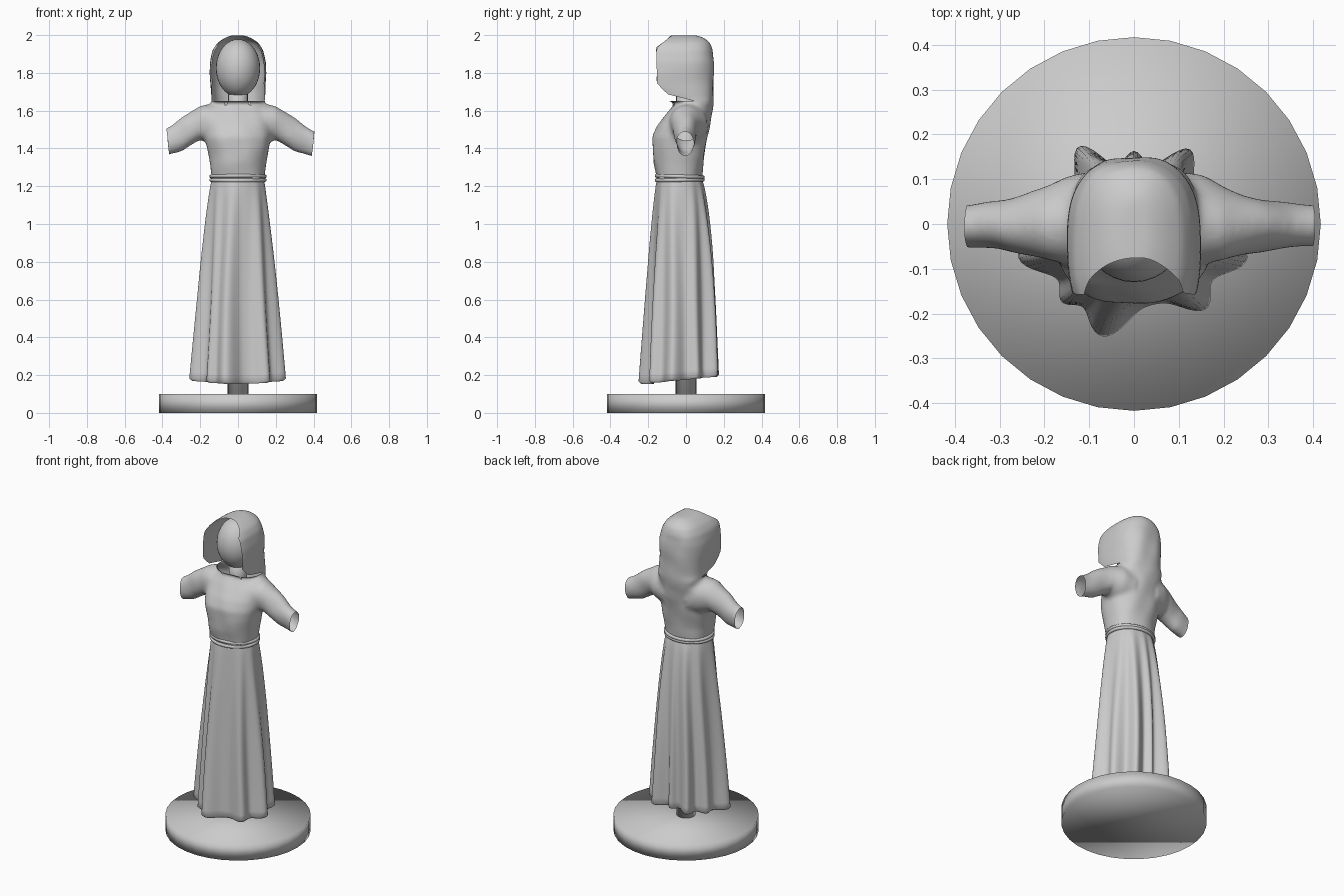
import bpy, bmesh, math
from mathutils import Vector

if "Cube" in bpy.data.objects:
    bpy.data.objects.remove(bpy.data.objects["Cube"])


def finish(name, bm, smooth=True):
    me = bpy.data.meshes.new(name)
    bmesh.ops.recalc_face_normals(bm, faces=bm.faces)
    bm.to_mesh(me)
    bm.free()
    if smooth:
        me.shade_smooth()
    ob = bpy.data.objects.new(name, me)
    bpy.context.collection.objects.link(ob)
    return ob


def loft(bm, rings, cap=True):
    rows = [[bm.verts.new(p) for p in r] for r in rings]
    n = len(rows[0])
    for a, b in zip(rows, rows[1:]):
        for i in range(n):
            j = (i + 1) % n
            bm.faces.new((a[i], a[j], b[j], b[i]))
    if cap:
        bm.faces.new(rows[0][::-1])
        bm.faces.new(rows[-1])


def oval(a, b, n=40, e=2.0):
    pts = []
    for i in range(n):
        t = math.tau * i / n
        c, s = math.cos(t), math.sin(t)
        pts.append((a * math.copysign(abs(c) ** (2 / e), c),
                    b * math.copysign(abs(s) ** (2 / e), s)))
    return pts


def cylinder(name, r, z0, z1, n):
    bm = bmesh.new()
    loft(bm, [[(x, y, z) for x, y in oval(r, r, n)] for z in (z0, z1)])
    return finish(name, bm)


# Stand: disc, post and neck
cylinder("base", 0.417, 0.0, 0.10, 32)
cylinder("post", 0.055, 0.09, 1.5, 20)
cylinder("neck", 0.052, 1.5, 1.74, 20)

# Head
bm = bmesh.new()
bmesh.ops.create_uvsphere(bm, u_segments=32, v_segments=20, radius=1)
for v in bm.verts:
    v.co = (v.co.x * 0.117, v.co.y * 0.125 - 0.005, v.co.z * 0.153 + 1.825)
finish("head", bm)

# Bodice, sleeves and hood: overlapping solids fused into one cloth skin
bm = bmesh.new()
torso = [(1.20, -.035, .140, .120), (1.24, -.035, .140, .120), (1.32, -.04, .148, .13),
         (1.40, -.037, .166, .142), (1.46, -.033, .176, .146), (1.52, -.015, .182, .136),
         (1.58, .010, .182, .118), (1.63, .025, .15, .09), (1.655, .03, .10, .075)]
loft(bm, [[(x, y + cy, z) for x, y in oval(a, b, e=2.3)] for z, cy, a, b in torso])
hood = [(1.45, .05, .08, .06), (1.52, .045, .10, .082), (1.60, .045, .125, .095),
        (1.645, .043, .138, .101), (1.67, -.02, .142, .165), (1.72, -.045, .147, .192),
        (1.80, -.05, .150, .198), (1.86, -.05, .149, .198), (1.92, -.045, .135, .186),
        (1.96, -.04, .108, .165), (1.984, -.03, .072, .125), (1.999, -.02, .035, .08)]
loft(bm, [[(x, y + cy, z) for x, y in oval(a, b, e=2.7)] for z, cy, a, b in hood])
sleeve = [(.08, .01, 1.52, .11, .11), (.15, .008, 1.53, .10, .105), (.20, .0, 1.535, .082, .09),
          (.25, -.002, 1.505, .066, .09), (.30, -.003, 1.473, .056, .09),
          (.36, -.004, 1.442, .048, .075), (.43, -.004, 1.412, .046, .066)]
for s in (1, -1):
    loft(bm, [[(s * x, cy + p, cz + q) for p, q in oval(a, b)] for x, cy, cz, a, b in sleeve])
solid = finish("robe_solid", bm)
m = solid.modifiers.new("fuse", 'REMESH')
m.mode, m.voxel_size = 'VOXEL', 0.010
m = solid.modifiers.new("soften", 'SMOOTH')
m.factor, m.iterations = 0.5, 14
skin = bpy.data.meshes.new_from_object(
    solid.evaluated_get(bpy.context.evaluated_depsgraph_get()))
bm = bmesh.new()
bm.from_mesh(skin)
bpy.data.objects.remove(solid)


def cut(co, no, clear=True):
    bmesh.ops.bisect_plane(bm, geom=bm.verts[:] + bm.edges[:] + bm.faces[:], dist=1e-5,
                           plane_co=co, plane_no=no, clear_outer=clear)


# Open the waist and sleeve ends
cut((0, 0, 1.235), (0, 0, -1))
cut((.398, 0, 1.425), (1, 0, -.12))
cut((-.370, 0, 1.43), (-1, 0, -.12))
# Open the hood front, its raised brim and the throat
planes = [((0, -.155, 1.8), (0, -1, 0)), ((0, -.152, 1.937), (0, -.048, .060)),
          ((0, -.155, 1.745), (0, -.06, -.06)), ((0, .04, 1.652), (0, -.03, -.12))]
for co, no in planes:
    cut(co, no, False)
cut((0, 0, 1.650), (0, 0, 1), False)
gone = []
for f in bm.faces:
    c = f.calc_center_median()
    if c.z > 1.650 and any((c - Vector(co)).dot(Vector(no)) > 0 for co, no in planes):
        gone.append(f)
# Neckline hole under the throat
gone += [f for f in bm.faces if f not in gone and 1.63 < f.calc_center_median().z < 1.651
         and abs(f.calc_center_median().x) < .07 and -.065 < f.calc_center_median().y < .06]
bmesh.ops.delete(bm, geom=gone, context='FACES')
# Soft cloth creases on the hood and chest
for v in bm.verts:
    x, y, z = v.co
    w = 0.003 * math.sin(28 * z + 17 * x) * math.sin(31 * x - 11 * z + 9 * y)
    v.co.y += w
    v.co.x += 0.7 * w
finish("bodice_and_hood", bm)

# Skirt: folds (angle, depth at hem, width) deepen toward the hem
folds = [(-108, .076, 16), (-45, .055, 12), (-11, .060, 12), (190, .064, 12), (121, .075, 11),
         (58, .070, 11), (90, .040, 9), (152, .045, 10), (24, .045, 10), (222, .04, 9)]
bm = bmesh.new()
rings = []
N, ROWS = 144, 30
for k in range(ROWS + 2):
    t = min(k / ROWS, 1)
    inset = 0.94 if k > ROWS else 1
    ring = []
    for i in range(N):
        d = 360 * i / N
        c, s = math.cos(math.radians(d)), math.sin(math.radians(d))
        u = t ** 0.85
        a, b = .138 + .062 * u, .119 + .034 * u
        r = 1 / math.hypot(c / a, s / b)
        for ang, depth, width in folds:
            diff = (d - ang + 180) % 360 - 180 + 5 * math.sin(3 * t + ang) * (1 - t)
            r += depth * t ** 0.75 * math.exp(-(diff / width) ** 2)
        r *= inset
        belly = .022 * math.sin(math.pi * t ** 0.7) * max(s, 0)
        hem = .185 + .02 * s - (.012 if k > ROWS else 0)
        ring.append((r * c, r * s - .035 + .005 * t + belly, 1.24 + (hem - 1.24) * t))
    rings.append(ring)
loft(bm, rings, cap=False)
finish("skirt", bm)

# Belt: two cord turns round the waist
for i, z in enumerate((1.233, 1.252)):
    bpy.ops.mesh.primitive_torus_add(major_radius=.142, minor_radius=.010, major_segments=48,
                                     minor_segments=10, location=(0, -.033, z))
    belt = bpy.context.object
    belt.name = "belt_cord_%d" % (i + 1)
    belt.scale = (1, .87, 1)
    belt.rotation_euler.x = math.radians(-2 if i else 1)
    bpy.ops.object.shade_smooth()
